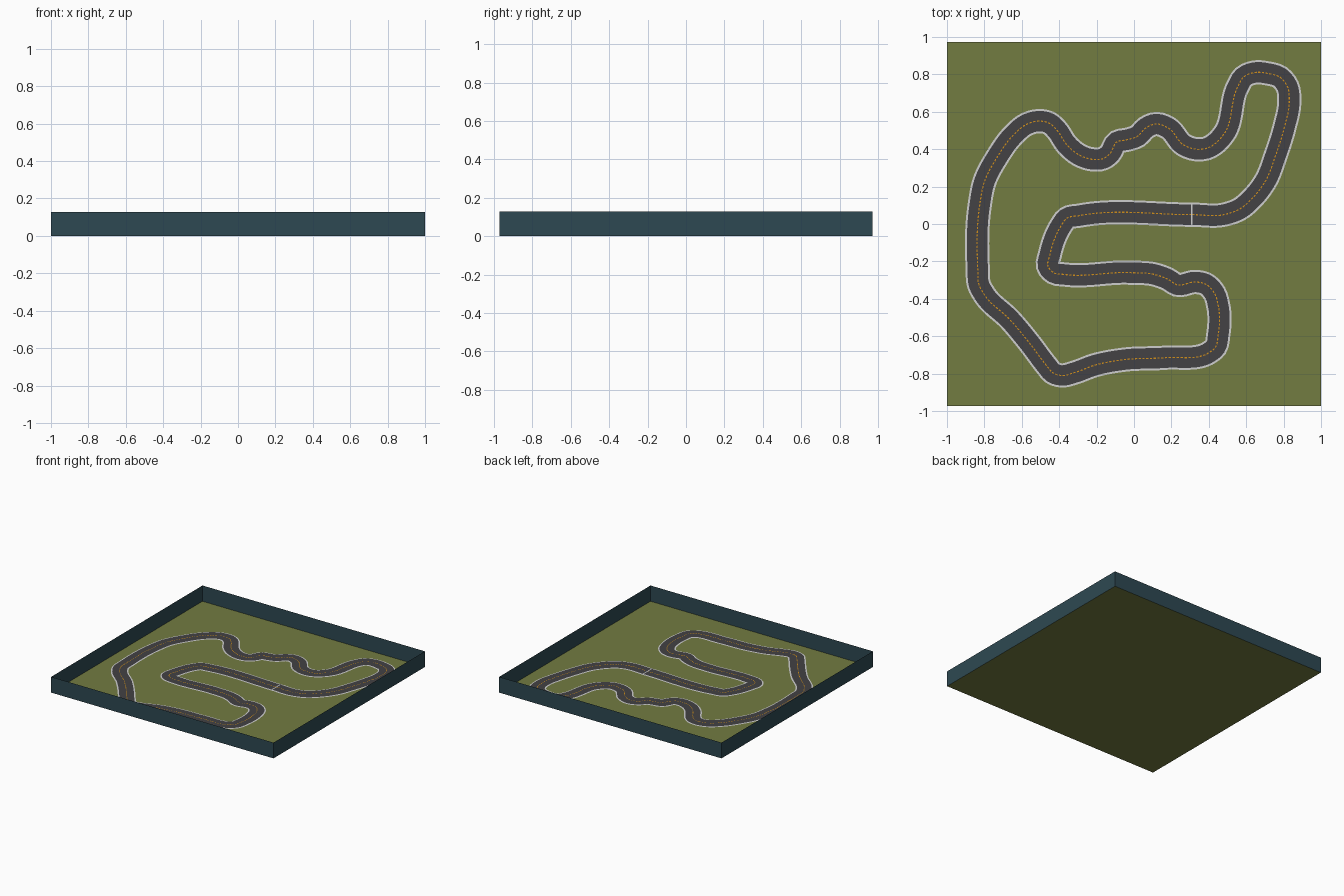
import bpy, bmesh
from mathutils import Vector

if "Cube" in bpy.data.objects:
    bpy.data.objects.remove(bpy.data.objects["Cube"])

W, D, H = 1.0, 0.972, 0.128          # half width, half depth, wall height


def material(name, rgb):
    m = bpy.data.materials.new(name)
    m.diffuse_color = (*rgb, 1)
    m.use_nodes = True
    m.node_tree.nodes["Principled BSDF"].inputs["Base Color"].default_value = m.diffuse_color
    return m


GRASS = material("grass green", (0.17, 0.2, 0.053))
WALL = material("dark teal", (0.027, 0.066, 0.085))
ASPHALT = material("asphalt grey", (0.056, 0.054, 0.058))
WHITE = material("line white", (0.62, 0.62, 0.62))
ORANGE = material("dash orange", (0.65, 0.28, 0.01))


def make(name, quads, mat, face_up=True):
    bm = bmesh.new()
    for q in quads:
        bm.faces.new([bm.verts.new(p) for p in q])
    bmesh.ops.remove_doubles(bm, verts=bm.verts, dist=1e-6)
    bm.normal_update()
    if face_up:
        for f in bm.faces:
            if f.normal.z < 0:
                f.normal_flip()
    me = bpy.data.meshes.new(name)
    bm.to_mesh(me)
    bm.free()
    me.materials.append(mat)
    ob = bpy.data.objects.new(name, me)
    bpy.context.collection.objects.link(ob)
    return ob


# Track centre line, anticlockwise from the start line
CENTRE = [
    (.31, .05), (.48, .05), (.565, .08), (.63, .135), (.70, .225), (.76, .375),
    (.805, .52), (.83, .65), (.82, .735), (.78, .785), (.715, .805), (.645, .81),
    (.585, .785), (.555, .735), (.48, .48), (.44, .435), (.39, .405), (.33, .40),
    (.27, .42), (.18, .515), (.12, .535), (.065, .515), (.02, .47), (-.04, .45),
    (-.09, .44), (-.13, .375), (-.165, .35), (-.215, .345), (-.295, .37),
    (-.36, .425), (-.415, .505), (-.455, .54), (-.51, .55), (-.57, .535),
    (-.65, .47), (-.73, .36), (-.80, .225), (-.825, .10), (-.835, -.245),
    (-.83, -.32), (-.795, -.385), (-.665, -.51), (-.56, -.635), (-.465, -.76),
    (-.435, -.795), (-.385, -.81), (-.32, -.795), (-.21, -.755), (-.05, -.725),
    (.165, -.715), (.405, -.685), (.435, -.66), (.45, -.595), (.45, -.435),
    (.43, -.37), (.38, -.32), (.33, -.31), (.23, -.325), (.18, -.295),
    (.11, -.27), (-.025, -.26), (-.37, -.27), (-.43, -.26), (-.46, -.225),
    (-.45, -.165), (-.39, -.01), (-.36, .03), (-.29, .045)]


def smooth_loop(pts, step):
    """Closed spline with tangents weighted by chord length."""
    P = [Vector(p) for p in pts]
    n = len(P)
    d = [(P[(i + 1) % n] - P[i]).length for i in range(n)]
    T = []
    for i in range(n):
        a, b = d[i - 1], d[i]
        T.append(((P[i] - P[i - 1]) / a * b + (P[(i + 1) % n] - P[i]) / b * a) / (a + b))
    out = []
    for i in range(n):
        j = (i + 1) % n
        k = max(3, round(d[i] / step))
        for s in range(k):
            t = s / k
            out.append((2*t**3 - 3*t*t + 1) * P[i] + (t**3 - 2*t*t + t) * d[i] * T[i]
                       + (3*t*t - 2*t**3) * P[j] + (t**3 - t*t) * d[i] * T[j])
    return out


def ribbon(pts, half, z):
    n = len(pts)
    L, R = [], []
    for i, p in enumerate(pts):
        t = (pts[(i + 1) % n] - pts[i - 1]).normalized()
        s = Vector((-t.y, t.x)) * half
        L.append((*(p + s), z))
        R.append((*(p - s), z))
    return [(R[i], R[(i + 1) % n], L[(i + 1) % n], L[i]) for i in range(n)]


# Grass base
corners = [(-W, -D), (W, -D), (W, D), (-W, D)]
make("grass_base", [[(x, y, 0) for x, y in corners]], GRASS)

# Thin boundary walls
walls = []
for i in range(4):
    a, b = corners[i], corners[(i + 1) % 4]
    walls.append([(*a, 0), (*b, 0), (*b, H), (*a, H)])
make("boundary_walls", walls, WALL, face_up=False)

# Road: white edging strip below, asphalt on top
path = smooth_loop(CENTRE, 0.02)
make("road_edge_lines", ribbon(path, 0.065, 0.002), WHITE)
make("road_surface", ribbon(path, 0.0545, 0.004), ASPHALT)

# Dashed centre line
fine = smooth_loop(CENTRE, 0.004)
dashes = [q for i, q in enumerate(ribbon(fine, 0.003, 0.0055)) if i % 5 < 3]
make("centre_dashes", dashes, ORANGE)

# Start line across the road
x, y, hw, hl = 0.31, 0.05, 0.004, 0.06
make("start_line", [[(x - hw, y - hl, .006), (x + hw, y - hl, .006),
                     (x + hw, y + hl, .006), (x - hw, y + hl, .006)]], WHITE)
